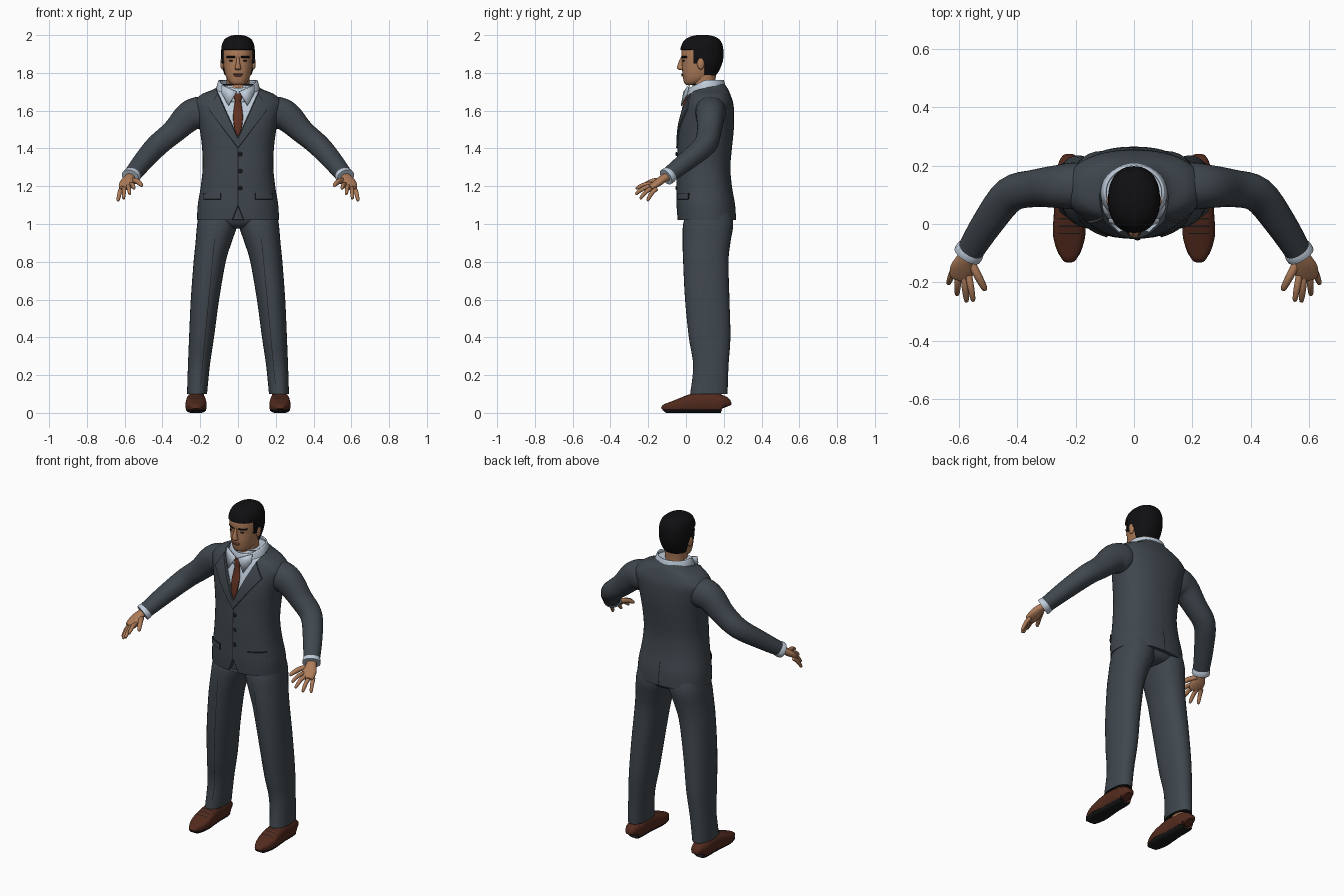
import bpy, bmesh, math
from mathutils import Vector

if "Cube" in bpy.data.objects:
    bpy.data.objects.remove(bpy.data.objects["Cube"])


def material(name, r, g, b):
    m = bpy.data.materials.new(name)
    m.use_nodes = True
    m.diffuse_color = (r, g, b, 1)
    bsdf = m.node_tree.nodes["Principled BSDF"]
    bsdf.inputs["Base Color"].default_value = (r, g, b, 1)
    bsdf.inputs["Roughness"].default_value = 0.8
    return m


SUIT = material("slate suit cloth", .05, .063, .075)
SHIRT = material("pale blue shirt", .52, .60, .70)
TIE = material("rust tie", .12, .03, .015)
SKIN = material("tan skin", .42, .20, .10)
HAIR = material("black hair", .005, .005, .006)
SHOE = material("brown leather", .085, .023, .012)
DARK = material("dark seams and soles", .012, .011, .012)
LIPS = material("muted lips", .26, .10, .06)
built = []


def finish(name, bm, mats, mirror=False):
    me = bpy.data.meshes.new(name)
    bm.to_mesh(me)
    bm.free()
    for m in mats:
        me.materials.append(m)
    ob = bpy.data.objects.new(name, me)
    bpy.context.collection.objects.link(ob)
    if mirror:
        ob.modifiers.new("Mirror", "MIRROR").use_mirror_merge = False
    built.append(ob)
    return ob


def smooth_path(rings, n):
    # Catmull-Rom through every ring value
    out = []
    for i in range(len(rings) - 1):
        a, b, c, d = (rings[max(0, min(len(rings) - 1, i + k))] for k in (-1, 0, 1, 2))
        for k in range(n):
            t = k / n
            out.append([q + .5 * t * (r - p + t * (2 * p - 5 * q + 4 * r - s + t * (3 * (q - r) + s - p)))
                        for p, q, r, s in zip(a, b, c, d)])
    return out + [list(rings[-1])]


def loft(rings, seg=32, n=4, power=2.2, follow=False, caps=True):
    # rings: x, y, z, radius across, radius deep
    bm = bmesh.new()
    path = smooth_path(rings, n)
    loops = []
    for i, (x, y, z, rx, ry) in enumerate(path):
        u, w = Vector((1, 0, 0)), Vector((0, 1, 0))
        if follow:
            t = Vector(path[min(i + 1, len(path) - 1)][:3]) - Vector(path[max(i - 1, 0)][:3])
            u = t.cross(Vector((0, 0, 1))).normalized()
            w = u.cross(t).normalized()
        loop = []
        for k in range(seg):
            c, s = math.cos(math.tau * k / seg), math.sin(math.tau * k / seg)
            c = math.copysign(abs(c) ** (2 / power), c)
            s = math.copysign(abs(s) ** (2 / power), s)
            loop.append(bm.verts.new(Vector((x, y, z)) + u * rx * c + w * ry * s))
        loops.append(loop)
    for a, b in zip(loops, loops[1:]):
        for k in range(seg):
            bm.faces.new((a[k - 1], a[k], b[k], b[k - 1]))
    if caps:
        bm.faces.new(loops[0])
        bm.faces.new(loops[-1])
    bmesh.ops.recalc_face_normals(bm, faces=bm.faces)
    return bm


def by_depth(rows, x=None):
    # rows: height, front, back, half width, optional centre
    return [(r[4] if len(r) > 4 else 0, (r[1] + r[2]) / 2, r[0], r[3], (r[2] - r[1]) / 2) for r in rows]


def cut(bm, co, no, both=False):
    for s in ((1, -1) if both else (1,)):
        bmesh.ops.bisect_plane(bm, geom=bm.verts[:] + bm.edges[:] + bm.faces[:], dist=1e-5,
                               plane_co=(co[0] * s, co[1], co[2]), plane_no=(no[0] * s, no[1], no[2]))


def paint(bm, rule, index, depth=0, rim=None):
    faces = [f for f in bm.faces if rule(*f.calc_center_median())]
    for f in faces:
        f.material_index = index
    if depth and faces:
        bm.normal_update()
        res = bmesh.ops.inset_region(bm, faces=faces, thickness=.002, depth=depth, use_boundary=True)
        for f in res["faces"]:
            f.material_index = index if rim is None else rim


def ball(name, at, size, mat, mirror=False):
    bm = bmesh.new()
    bmesh.ops.create_uvsphere(bm, u_segments=20, v_segments=12, radius=1)
    bmesh.ops.scale(bm, vec=size, verts=bm.verts)
    bmesh.ops.translate(bm, vec=at, verts=bm.verts)
    return finish(name, bm, [mat], mirror)


# Jacket body with shirt opening, lapels, pocket flaps and vent
bm = loft(by_depth([(1.02, -.045, .265, .217), (1.1, -.05, .26, .213), (1.2, -.05, .243, .197),
                    (1.3, -.05, .235, .187), (1.4, -.045, .243, .19), (1.5, -.04, .253, .203),
                    (1.58, -.025, .255, .222), (1.64, -.005, .25, .234), (1.685, .01, .235, .195),
                    (1.715, .022, .222, .125), (1.74, .03, .205, .098)]), seg=48, n=5, power=2.3)
cut(bm, (0, 0, 1.455), (1, 0, -.45), True)
cut(bm, (0, 0, 1.40), (1, 0, -.75), True)
cut(bm, (.155, 0, 1.61), (1, 0, .6), True)
cut(bm, (0, 0, 1.1), (1, 0, .4), True)
cut(bm, (.0025, 0, 0), (1, 0, 0), True)
for x in (.09, .18):
    cut(bm, (x, 0, 0), (1, 0, 0), True)
for z in (1.13, 1.165):
    cut(bm, (0, 0, z), (0, 0, 1))


def in_shirt(x, y, z):
    return y < .1 and abs(x) < (z - 1.455) * .45


def in_lapel(x, y, z):
    return (y < .1 and not in_shirt(x, y, z) and z < 1.7
            and abs(x) < min((z - 1.40) * .75, .155 - (z - 1.61) * .6))


paint(bm, lambda x, y, z: abs(x) < .0025 and (y < .05 and 1.1 < z < 1.4 or y > .2 and z < 1.16), 2)
paint(bm, lambda x, y, z: z > 1.739, 1)
paint(bm, in_shirt, 1, -.012, 0)
paint(bm, in_lapel, 0, .007)
paint(bm, lambda x, y, z: y < .09 and .09 < abs(x) < .18 and 1.13 < z < 1.165, 0, .006, 2)
paint(bm, lambda x, y, z: y < .05 and abs(x) < (1.1 - z) * .4, 0, -.02)
finish("jacket", bm, [SUIT, SHIRT, DARK])

# Jacket buttons
for i, z in enumerate((1.37, 1.28, 1.19)):
    ball(f"jacket_button_{i + 1}", (.012, -.05, z), (.011, .006, .011), DARK)

# Sleeves and shirt cuffs
finish("sleeves", loft([(.13, .125, 1.605, .07, .07), (.2, .13, 1.59, .08, .085), (.26, .128, 1.568, .074, .08),
                        (.34, .122, 1.49, .064, .064), (.425, .1, 1.418, .061, .058),
                        (.5, .005, 1.335, .054, .05), (.56, -.09, 1.26, .046, .041)],
                       seg=28, follow=True), [SUIT], True)
finish("shirt_cuffs", loft([(.55, -.075, 1.272, .042, .037), (.562, -.093, 1.257, .05, .044),
                            (.57, -.106, 1.248, .05, .044)], seg=24, follow=True), [SHIRT], True)

# Hands
finish("palms", loft([(.562, -.09, 1.255, .026, .022), (.578, -.12, 1.24, .03, .021),
                      (.587, -.15, 1.218, .041, .02), (.596, -.185, 1.194, .036, .014),
                      (.598, -.192, 1.19, .022, .007)], seg=20, follow=True), [SKIN], True)
fingers = {"index": ((.567, -.17, 1.21), (.55, -.266, 1.187)), "middle": ((.583, -.175, 1.203), (.573, -.268, 1.157)),
           "ring": ((.602, -.17, 1.195), (.606, -.244, 1.133)), "little": ((.617, -.155, 1.187), (.636, -.205, 1.122)),
           "thumb": ((.562, -.125, 1.23), (.508, -.228, 1.203))}
for name, (a, b) in fingers.items():
    a, b = Vector(a), Vector(b)
    r = .014 if name == "thumb" else .0115
    rings = []
    for t, lift, k in ((0, 0, 1), (.45, .01, 1), (.8, .006, .85), (.96, 0, .6), (1, 0, .2)):
        p = a.lerp(b, t)
        rings.append((p.x, p.y, p.z + lift, r * k, r * k))
    finish(name + "_fingers", loft(rings, seg=12, n=3, follow=True), [SKIN], True)

# Trousers with front crease and hem line
bm = loft(by_depth([(1.08, .01, .235, .1, .1), (1.0, -.015, .25, .107, .109), (.9, -.018, .235, .095, .13),
                    (.8, -.015, .225, .085, .15), (.6, -.005, .23, .075, .175), (.4, .015, .235, .066, .193),
                    (.25, .038, .225, .058, .207), (.1, .022, .22, .053, .217)]), seg=32, n=5)
for x in (.123, .126):
    cut(bm, (x, 0, .92), (1, 0, .0946))
paint(bm, lambda x, y, z: y < .09 and .15 < z < .92 and .123 < x + (z - .92) * .0946 < .126, 1)
paint(bm, lambda x, y, z: z < .101, 1)
finish("trouser_legs", bm, [SUIT, DARK], True)
finish("trouser_seat", loft(by_depth([(1.1, -.01, .23, .19), (1.03, -.012, .245, .195), (.99, .01, .225, .12),
                                      (.975, .05, .18, .05)]), seg=32), [SUIT])

# Ankles
finish("ankles", loft([(.217, .135, .05, .036, .05), (.217, .135, .14, .038, .055)], seg=20), [SKIN], True)

# Shoes with soles and lace lines
bm = loft([(.222, y, h / 2, w, h / 2) for y, w, h in
           ((.21, .022, .06), (.2, .038, .088), (.16, .048, .1), (.09, .049, .108), (.03, .053, .1),
            (-.03, .056, .077), (-.075, .047, .06), (-.11, .03, .046), (-.12, .018, .03))],
          seg=32, n=4, power=2.9, follow=True)
cut(bm, (0, 0, .018), (0, 0, 1))
lace_lines = (.04, .015, -.01, -.035)
for y in lace_lines:
    cut(bm, (0, y, 0), (0, 1, 0))
    cut(bm, (0, y + .005, 0), (0, 1, 0))
paint(bm, lambda x, y, z: z > .055 and abs(x - .222) < .036 and any(q < y < q + .005 for q in lace_lines), 1)
paint(bm, lambda x, y, z: z < .018, 1, .003)
for v in bm.verts:
    v.co.z = max(v.co.z, 0)
finish("shoes", bm, [SHOE, DARK], True)

# Neck
finish("neck", loft([(0, .1, 1.66, .062, .062), (0, .095, 1.74, .06, .06), (0, .1, 1.83, .064, .064)]), [SKIN])

# Head with hair cap and eyebrows
bm = loft(by_depth([(1.735, .005, .045, .022), (1.745, -.008, .085, .042), (1.77, -.015, .13, .06),
                    (1.81, -.02, .165, .072), (1.86, -.021, .186, .08), (1.9, -.025, .19, .081),
                    (1.94, -.018, .187, .079), (1.97, .0, .173, .067), (1.986, .03, .145, .043),
                    (1.993, .065, .11, .014)]), seg=48, n=5, power=2.25)
for z in (1.92, 1.85, 1.79, 1.879, 1.889):
    cut(bm, (0, 0, z), (0, 0, 1))
for y in (.04, .098):
    cut(bm, (0, y, 0), (0, 1, 0))
for x in (.016, .06):
    cut(bm, (x, 0, 0), (1, 0, 0), True)
paint(bm, lambda x, y, z: y < .04 and .016 < abs(x) < .06 and 1.879 < z < 1.889, 1, .003)
paint(bm, lambda x, y, z: z > 1.92 or y > .04 and z > 1.85 or y > .098 and z > 1.79, 1, .008)
finish("head", bm, [SKIN, HAIR])

# Facial features
finish("nose", loft([(0, -.018, 1.885, .007, .008), (0, -.026, 1.86, .009, .012), (0, -.029, 1.835, .014, .018),
                     (0, -.027, 1.823, .017, .019), (0, -.022, 1.814, .01, .01)], seg=16), [SKIN])
ball("ears", (.083, .078, 1.85), (.011, .02, .032), SKIN, True)
ball("eyes", (.034, -.012, 1.864), (.014, .006, .005), DARK, True)
ball("upper_lip", (0, -.018, 1.793), (.026, .008, .005), LIPS)
ball("lower_lip", (0, -.017, 1.785), (.02, .008, .005), LIPS)

# Shirt collar band and points
bm = loft([(0, .108, 1.695, .116, .108), (0, .108, 1.735, .112, .1), (0, .108, 1.762, .102, .092)],
          seg=40, n=3, power=2, caps=False)
for v in bm.verts:
    v.co.z -= max(0, .1 - v.co.y) * .5
ob = finish("collar_band", bm, [SHIRT])
ob.modifiers.new("Thickness", "SOLIDIFY").thickness = .008
bm = bmesh.new()
bm.faces.new([bm.verts.new(p) for p in ((.006, -.008, 1.70), (.085, .02, 1.735), (.085, .01, 1.69), (.05, -.022, 1.625))])
ob = finish("collar_points", bm, [SHIRT], True)
ob.modifiers.new("Thickness", "SOLIDIFY").thickness = .006

# Necktie blade and knot
finish("tie_blade", loft([(0, -.038, 1.465, .004, .008), (0, -.036, 1.5, .018, .009), (0, -.026, 1.56, .026, .009),
                          (0, -.012, 1.61, .022, .009), (0, -.004, 1.655, .015, .01)], seg=16), [TIE])
finish("tie_knot", loft([(0, -.006, 1.645, .014, .012), (0, -.002, 1.67, .021, .014), (0, .002, 1.69, .021, .012)],
                        seg=16), [TIE])

# Smooth shading with crisp folds
for ob in bpy.context.selected_objects:
    ob.select_set(False)
for ob in built:
    ob.select_set(True)
bpy.context.view_layer.objects.active = built[0]
bpy.ops.object.shade_smooth_by_angle(angle=math.radians(35))
